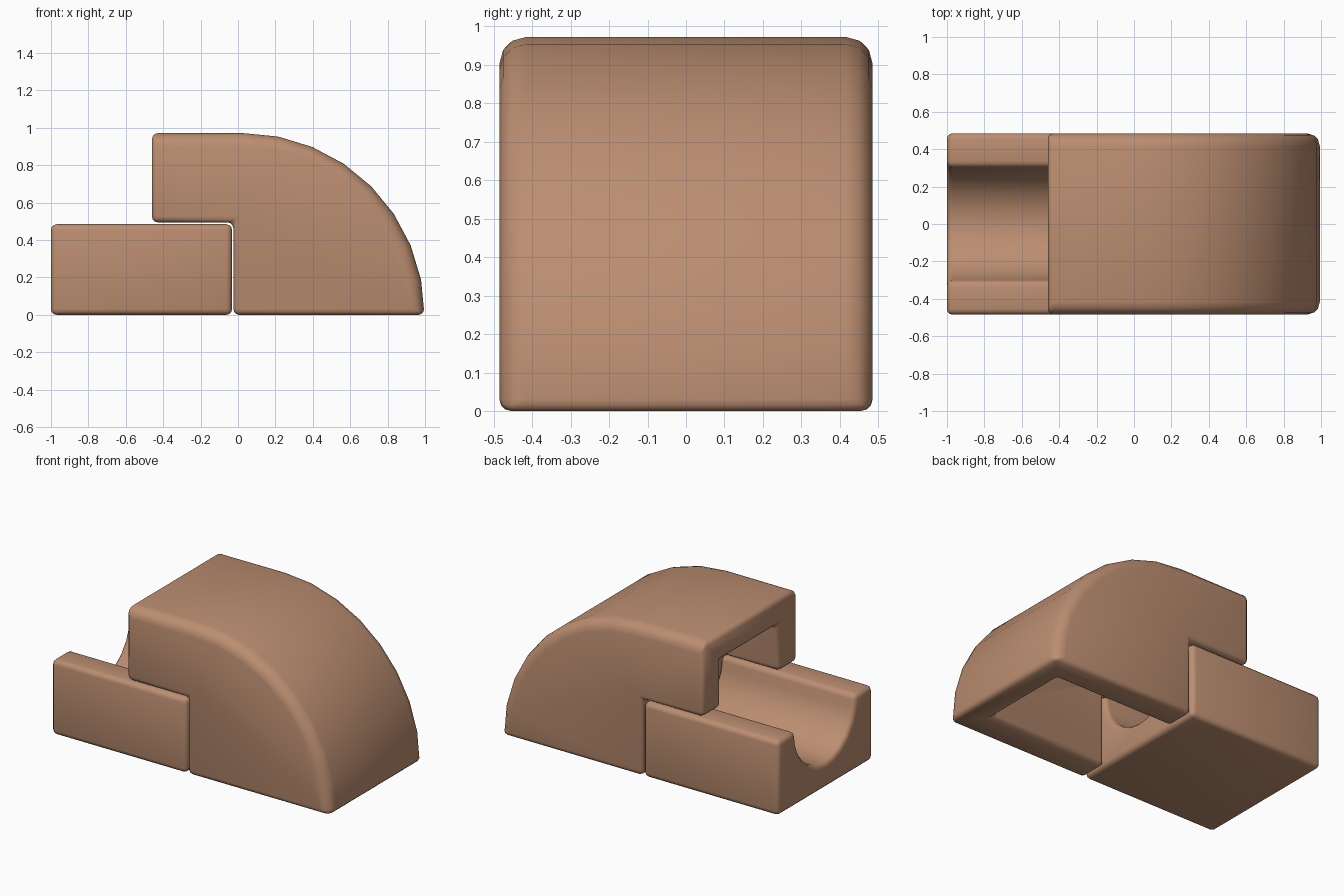
import bpy, bmesh
from math import sin, cos, pi
from mathutils import Vector

old = bpy.data.objects.get("Cube")
if old:
    bpy.data.objects.remove(old, do_unlink=True)

HALF = 0.485      # half of the block depth
BEVEL = 0.07      # widest edge rounding
CX = 0.025        # x of the arc centre
R_OUT, R_IN = 0.972, 0.80

wood = bpy.data.materials.new("warm_wood")
wood.use_nodes = True
wood.diffuse_color = (0.50, 0.27, 0.165, 1)
wood.node_tree.nodes["Principled BSDF"].inputs["Base Color"].default_value = wood.diffuse_color


def extrude(name, points, direction):
    """Solid made from a closed profile swept along a direction."""
    bm = bmesh.new()
    face = bm.faces.new([bm.verts.new(p) for p in points])
    swept = bmesh.ops.extrude_face_region(bm, geom=[face])["geom"]
    moved = [v for v in swept if isinstance(v, bmesh.types.BMVert)]
    bmesh.ops.translate(bm, verts=moved, vec=Vector(direction))
    bmesh.ops.recalc_face_normals(bm, faces=bm.faces)
    mesh = bpy.data.meshes.new(name)
    bm.to_mesh(mesh)
    bm.free()
    mesh.materials.append(wood)
    obj = bpy.data.objects.new(name, mesh)
    bpy.context.collection.objects.link(obj)
    return obj


def round_edges(obj, is_wide, narrow=0.45):
    """Weighted bevel: wide where the rule says so, narrow on other sharp edges."""
    bm = bmesh.new()
    bm.from_mesh(obj.data)
    bmesh.ops.dissolve_limit(bm, angle_limit=0.01, verts=bm.verts, edges=bm.edges)
    layer = (bm.edges.layers.float.get("bevel_weight_edge")
             or bm.edges.layers.float.new("bevel_weight_edge"))
    for e in bm.edges:
        if e.calc_face_angle(0) > 0.6:
            e[layer] = 1.0 if is_wide(e) else narrow
    for f in bm.faces:
        f.smooth = True
        f.material_index = 0
    bm.to_mesh(obj.data)
    bm.free()
    mod = obj.modifiers.new("rounded_edges", "BEVEL")
    mod.limit_method = "WEIGHT"
    mod.width = BEVEL
    mod.segments = 3


def arc(radius, steps=8):
    """Quarter arc in the xz plane from the top down to the floor."""
    angles = [pi / 2 * (1 - i / steps) for i in range(steps + 1)]
    return [(CX + radius * cos(a), radius * sin(a)) for a in angles]


# Lower block with a half-round trough
trough = [(0.305 * cos(pi * i / 12), 0.485 - 0.32 * sin(pi * i / 12)) for i in range(13)]
section = [(-HALF, 0), (HALF, 0), (HALF, 0.485)] + trough + [(-HALF, 0.485)]
block = extrude("trough_block", [(-1, y, z) for y, z in section], (0.968, 0, 0))
round_edges(block, lambda e: False)

# Hood: overhang on one side, quarter-round drop on the other
outline = [(-0.46, 0.495), (-0.46, R_OUT)] + arc(R_OUT) + [(-0.025, 0), (-0.025, 0.495)]
hood = extrude("curved_hood", [(x, -HALF, z) for x, z in outline], (0, 2 * HALF, 0))

# Passage through the hood, open below and at the overhang end
hollow = [(-0.7, -0.2), (-0.7, R_IN)] + arc(R_IN) + [(CX + R_IN, -0.2)]
cutter = extrude("passage_cutter", [(x, -0.295, z) for x, z in hollow], (0, 0.59, 0))
cutter.hide_render = True
cut = hood.modifiers.new("passage", "BOOLEAN")
cut.operation = "DIFFERENCE"
cut.solver = "EXACT"
cut.object = cutter
bpy.context.view_layer.update()
carved = bpy.data.meshes.new_from_object(hood.evaluated_get(bpy.context.evaluated_depsgraph_get()))
hood.modifiers.clear()
hood.data = carved
bpy.data.objects.remove(cutter, do_unlink=True)


def on_outer_curve(v):
    x, y, z = v.co
    on_top = x < CX + 0.01 and z > R_OUT - 0.01
    on_arc = x > CX and ((x - CX) ** 2 + z * z) ** 0.5 > R_OUT - 0.01
    return abs(y) > HALF - 0.01 and (on_top or on_arc)


def along_side(e):
    a, b = e.verts
    return a.co.y * b.co.y > 0 and on_outer_curve(a) and on_outer_curve(b)


round_edges(hood, along_side)
